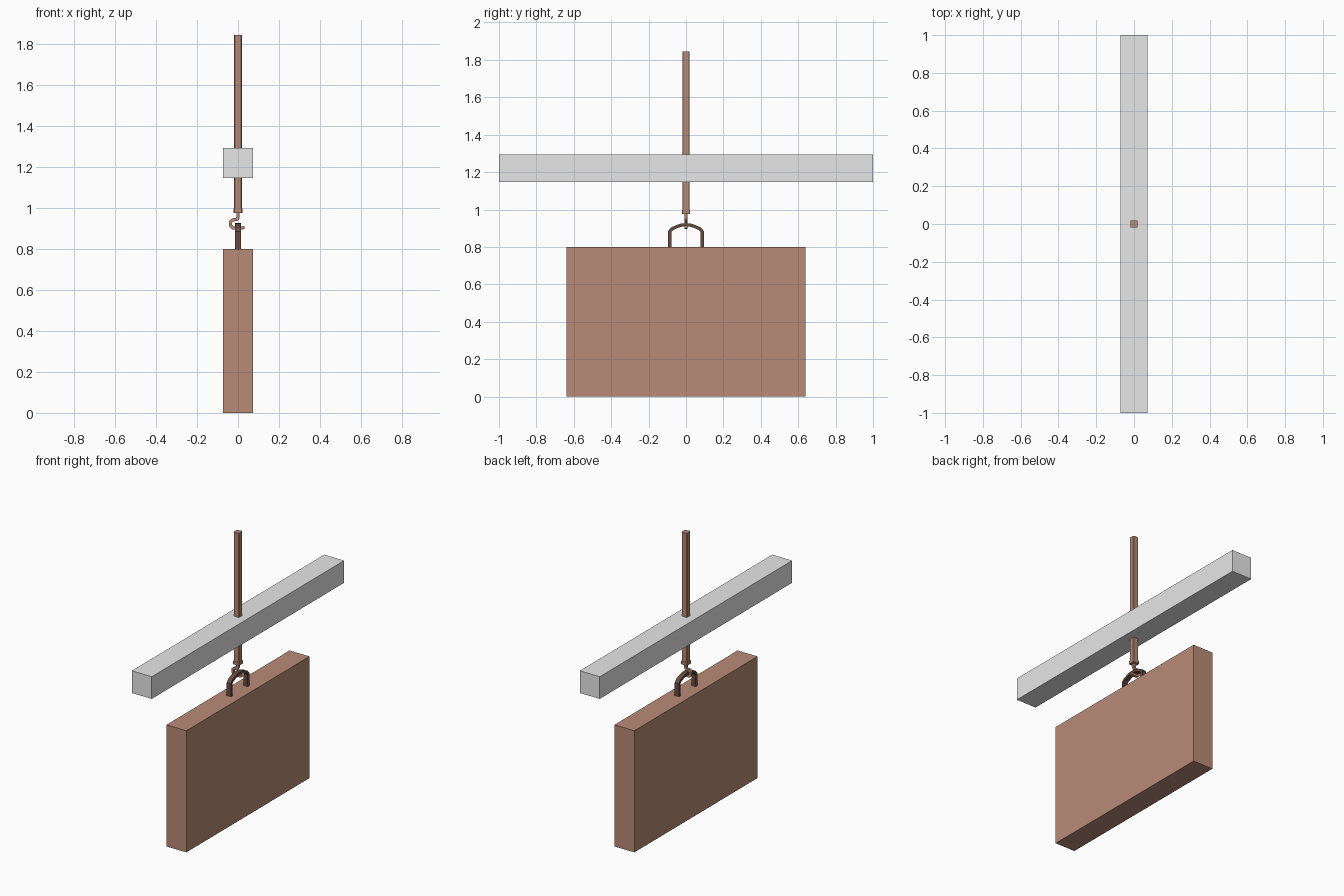
import bpy, bmesh
from mathutils import Vector

if "Cube" in bpy.data.objects:
    bpy.data.objects.remove(bpy.data.objects["Cube"])


def material(name, rgb):
    m = bpy.data.materials.new(name)
    m.diffuse_color = (*rgb, 1)
    m.use_nodes = True
    m.node_tree.nodes["Principled BSDF"].inputs["Base Color"].default_value = m.diffuse_color
    return m


WOOD = material("warm brown", (0.485, 0.258, 0.184))
DARK = material("dark brown", (0.14, 0.07, 0.051))
GREY = material("light grey", (0.8, 0.8, 0.8))


def finish(name, bm, mat):
    bmesh.ops.recalc_face_normals(bm, faces=bm.faces)
    mesh = bpy.data.meshes.new(name)
    bm.to_mesh(mesh)
    bm.free()
    mesh.materials.append(mat)
    ob = bpy.data.objects.new(name, mesh)
    bpy.context.collection.objects.link(ob)
    return ob


def box(name, hx, hy, z0, z1, mat):
    bm = bmesh.new()
    bmesh.ops.create_cube(bm, size=1)
    for v in bm.verts:
        v.co = (v.co.x * 2 * hx, v.co.y * 2 * hy, z0 + (v.co.z + 0.5) * (z1 - z0))
    return finish(name, bm, mat)


def chamfered_post(name, h, c, z0, z1, mat):
    """Square post with its four upright edges cut."""
    k = h - c
    outline = [(h, -k), (h, k), (k, h), (-k, h), (-h, k), (-h, -k), (-k, -h), (k, -h)]
    bm = bmesh.new()
    f = bm.faces.new([bm.verts.new((x, y, z0)) for x, y in outline])
    new = bmesh.ops.extrude_face_region(bm, geom=[f])["geom"]
    for v in new:
        if isinstance(v, bmesh.types.BMVert):
            v.co.z = z1
    return finish(name, bm, mat)


def bent_bar(name, path, thick, depth, place, mat):
    """Rectangular bar swept along a flat path; place(u, z, d) gives 3D."""
    pts = [Vector(p) for p in path]
    bm = bmesh.new()
    rings = []
    for i, p in enumerate(pts):
        a = (p - pts[i - 1]).normalized() if i else None
        b = (pts[i + 1] - p).normalized() if i < len(pts) - 1 else None
        a, b = a or b, b or a
        t = (a + b).normalized()
        n = Vector((-t.y, t.x)) * (thick / 2 / max(t.dot(a), 0.5))
        rings.append([bm.verts.new(place(*(p + n * s), d * depth / 2))
                      for s, d in ((1, 1), (1, -1), (-1, -1), (-1, 1))])
    for r, q in zip(rings, rings[1:]):
        for j in range(4):
            k = (j + 1) % 4
            bm.faces.new((r[j], r[k], q[k], q[j]))
    bm.faces.new(rings[0])
    bm.faces.new(rings[-1])
    return finish(name, bm, mat)


# Hanging board and cross beam
box("hanging_board", 0.0725, 0.64, 0, 0.8, WOOD)
box("cross_beam", 0.0725, 1.0, 1.147, 1.293, GREY)

# Upright pole with a collar at its foot
chamfered_post("pole", 0.0195, 0.004, 0.985, 1.846, WOOD)
chamfered_post("pole_collar", 0.0225, 0.005, 0.977, 0.997, WOOD)

# Hook under the pole, bent in the x-z plane
hook = [(0, 0.98), (0, 0.953), (-0.007, 0.944), (-0.025, 0.943), (-0.036, 0.933),
        (-0.036, 0.914), (-0.025, 0.903), (0, 0.902), (0.02, 0.902), (0.031, 0.908)]
bent_bar("hook", hook, 0.015, 0.016, lambda u, z, d: (u, d, z), WOOD)

# Arched handle on the board, mirrored across y = 0
half = [(0.087, 0.795), (0.087, 0.882), (0.074, 0.897), (0.05, 0.908), (0.025, 0.916)]
arch = half + [(0, 0.918)] + [(-u, z) for u, z in reversed(half)]
bent_bar("board_handle", arch, 0.017, 0.03, lambda u, z, d: (d, u, z), DARK)
